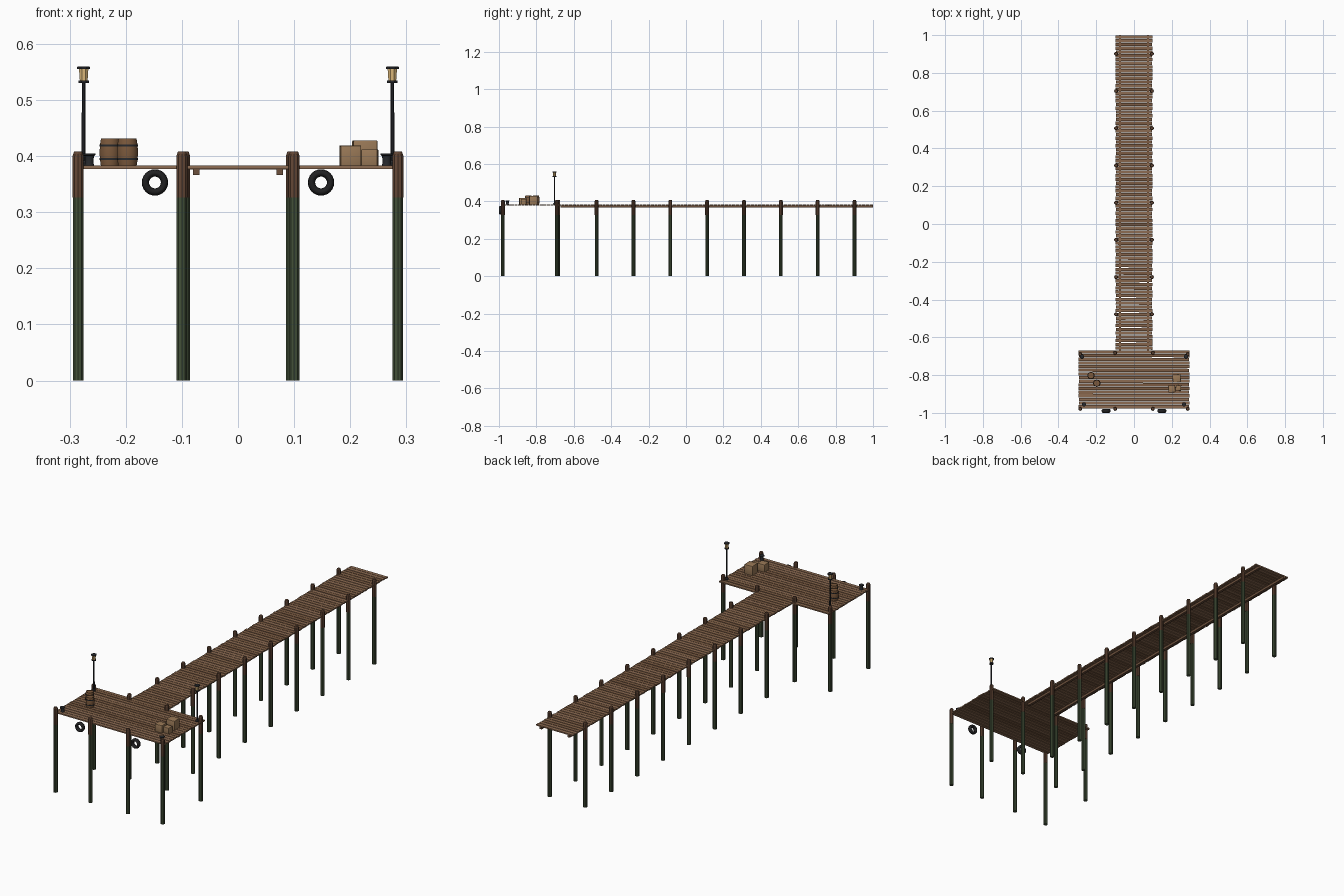
import bpy, bmesh, math, random
from mathutils import Matrix, Vector

if "Cube" in bpy.data.objects:
    bpy.data.objects.remove(bpy.data.objects["Cube"])

random.seed(4)


def mat(name, r, g, b):
    m = bpy.data.materials.new(name)
    m.diffuse_color = (r, g, b, 1)
    m.use_nodes = True
    m.node_tree.nodes["Principled BSDF"].inputs["Base Color"].default_value = m.diffuse_color
    return m


PLANKS = [mat("plank_a", .24, .13, .07), mat("plank_b", .20, .105, .055), mat("plank_c", .27, .15, .085)]
BEAM = mat("beam_wood", .15, .08, .045)
PILE = mat("pile_wood", .12, .06, .035)
ALGAE = mat("algae", .055, .08, .04)
IRON = mat("dark_iron", .02, .022, .026)
GLASS = mat("lamp_glass", .75, .5, .2)
BARREL = mat("barrel_wood", .2, .1, .045)
CRATE = mat("crate_wood", .32, .19, .095)
RUBBER = mat("rubber", .015, .015, .016)


def finish(bm, name, mats, smooth=None):
    me = bpy.data.meshes.new(name)
    bmesh.ops.recalc_face_normals(bm, faces=bm.faces)
    bm.to_mesh(me)
    bm.free()
    for m in mats:
        me.materials.append(m)
    ob = bpy.data.objects.new(name, me)
    bpy.context.collection.objects.link(ob)
    if smooth:
        bpy.context.view_layer.objects.active = ob
        ob.select_set(True)
        bpy.ops.object.shade_smooth_by_angle(angle=math.radians(smooth))
        ob.select_set(False)
    return ob


def box(bm, c, size, rot=0, mi=0, bevel=0):
    M = Matrix.Translation(c) @ Matrix.Rotation(rot, 4, 'Z') @ Matrix.Diagonal((*size, 1))
    vs = bmesh.ops.create_cube(bm, size=1, matrix=M)["verts"]
    for f in {f for v in vs for f in v.link_faces}:
        f.material_index = mi
    if bevel:
        es = list({e for v in vs for e in v.link_edges})
        bmesh.ops.bevel(bm, geom=es, offset=bevel, segments=2, profile=.5, affect='EDGES')


def lathe(bm, x, y, profile, n, mids=None):
    """Capped turned solid from (radius, z) pairs; mids gives a material per band."""
    rings = [[bm.verts.new((x + r * math.cos(2 * math.pi * (i + .5) / n),
                            y + r * math.sin(2 * math.pi * (i + .5) / n), z)) for i in range(n)]
             for r, z in profile]
    for k in range(len(rings) - 1):
        a, b = rings[k], rings[k + 1]
        for i in range(n):
            f = bm.faces.new((a[i], a[(i + 1) % n], b[(i + 1) % n], b[i]))
            f.material_index = mids[k] if mids else 0
    bm.faces.new(rings[0][::-1]).material_index = mids[0] if mids else 0
    bm.faces.new(rings[-1]).material_index = mids[-1] if mids else 0


def deck(name, half, y0, y1, count):
    """Row of cross planks with narrow gaps and slightly uneven ends."""
    bm = bmesh.new()
    pitch = (y1 - y0) / count
    for i in range(count):
        w = 2 * half - random.uniform(0, .004)
        box(bm, (random.uniform(-.001, .001), y0 + pitch * (i + .5), .380 + random.uniform(-.0005, .0005)),
            (w, pitch * .86, .006), random.uniform(-.002, .002), random.randrange(3))
    finish(bm, name, PLANKS)


# Plank decks
deck("walkway_planks", .098, -.667, 1.0, 84)
deck("platform_planks", .294, -.977, -.668, 16)

# Long beams under the walkway
for s in (-1, 1):
    bm = bmesh.new()
    box(bm, (s * .0745, .165, .3715), (.012, 1.67, .011))
    finish(bm, "walkway_beam", [BEAM])

# Piles: green below the water mark, brown above, chamfered tops
spots = [(.095, -.478 + .197 * i) for i in range(8)]
spots += [(.285, -.979), (.285, -.690), (.1, -.979), (.1, -.683)]
for px, py in spots:
    for s in (-1, 1):
        bm = bmesh.new()
        lathe(bm, s * px, py, [(.0098, 0), (.0098, .326), (.0103, .326), (.0103, .400), (.0075, .408)], 10,
              [0, 1, 1, 1])
        finish(bm, "pile", [ALGAE, PILE], 30)

for s in (-1, 1):
    # Lamp posts
    bm = bmesh.new()
    lathe(bm, s * .275, -.703, [(.008, .382), (.008, .388), (.004, .392), (.0036, .53), (.0105, .530),
                               (.0105, .535)], 8)
    lathe(bm, s * .275, -.703, [(.0125, .555), (.0125, .559), (.009, .560)], 8)
    finish(bm, "lamp_post", [IRON], 30)
    bm = bmesh.new()
    lathe(bm, s * .275, -.703, [(.0075, .535), (.009, .555)], 8)
    finish(bm, "lamp_glass", [GLASS], 30)

    # Mooring bollards
    bm = bmesh.new()
    lathe(bm, s * .265, -.955, [(.009, .382), (.0075, .390), (.0085, .400), (.0115, .402), (.0115, .405)], 12)
    finish(bm, "bollard", [IRON], 30)

    # Tyre fenders on the front edge
    bm = bmesh.new()
    N, K = 24, 10
    g = [[bm.verts.new((s * .148 + (.017 + .0065 * math.cos(b)) * math.cos(a),
                        -.9895 + .0105 * math.sin(b),
                        .353 + (.017 + .0065 * math.cos(b)) * math.sin(a)))
          for b in [2 * math.pi * j / K for j in range(K)]]
         for a in [2 * math.pi * i / N for i in range(N)]]
    for i in range(N):
        for j in range(K):
            bm.faces.new((g[i][j], g[(i + 1) % N][j], g[(i + 1) % N][(j + 1) % K], g[i][(j + 1) % K]))
    finish(bm, "tyre_fender", [RUBBER], 60)

# Barrels with iron hoops
for bx, by in ((-.228, -.802), (-.197, -.843)):
    bm = bmesh.new()
    lathe(bm, bx, by, [(.0165, .382), (.0185, .394), (.0190, .4065), (.0185, .419), (.0165, .431),
                       (.0150, .431), (.0150, .429)], 16)
    finish(bm, "barrel", [BARREL], 30)
    bm = bmesh.new()
    for z in (.395, .419):
        lathe(bm, bx, by, [(.0194, z - .002), (.0194, z + .002)], 16)
    finish(bm, "barrel_hoops", [IRON], 30)

# Crates
for c, size, rot in (((.226, -.817), (.043, .043, .046), .05), ((.200, -.873), (.037, .037, .037), .06),
                     ((.235, -.868), (.029, .029, .030), -.08)):
    bm = bmesh.new()
    box(bm, (*c, .382 + size[2] / 2), size, rot, 0, .002)
    finish(bm, "crate", [CRATE], 30)
